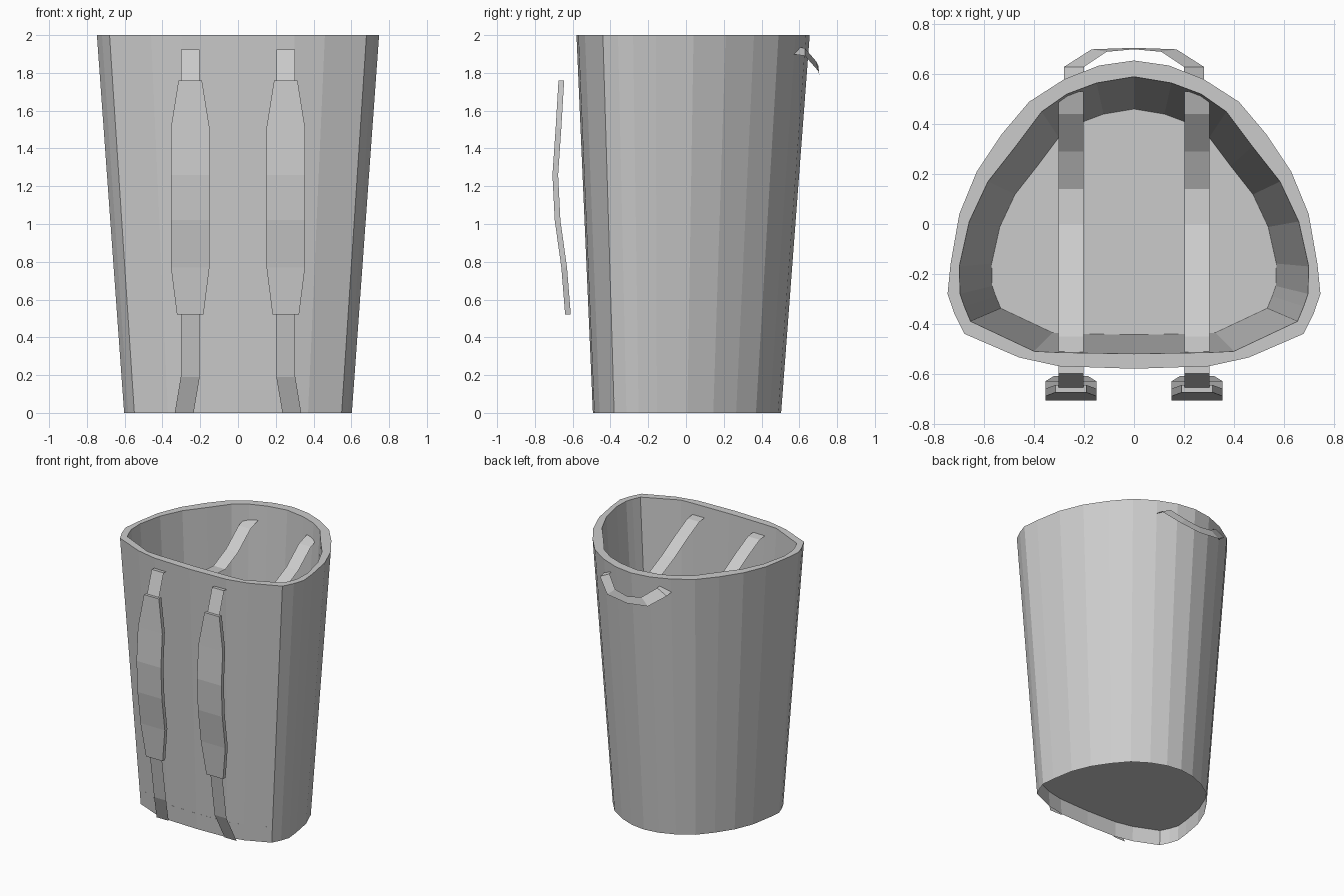
import bpy
import bmesh

cube = bpy.data.objects.get("Cube")
if cube:
    bpy.data.objects.remove(cube, do_unlink=True)

GREY = (0.6, 0.6, 0.6, 1)
grey = bpy.data.materials.new("plain grey")
grey.use_nodes = True
grey.diffuse_color = GREY
grey.node_tree.nodes["Principled BSDF"].inputs["Base Color"].default_value = GREY


def skin(name, rows, closed=False, caps=False):
    """Join neighbouring rows of points with quads."""
    bm = bmesh.new()
    rings = [[bm.verts.new(p) for p in row] for row in rows]
    for a, b in zip(rings, rings[1:]):
        n = len(a)
        for i in range(n if closed else n - 1):
            j = (i + 1) % n
            bm.faces.new((a[i], a[j], b[j], b[i]))
    if caps:
        bm.faces.new(rings[0][::-1])
        bm.faces.new(rings[-1])
    bmesh.ops.recalc_face_normals(bm, faces=bm.faces)
    mesh = bpy.data.meshes.new(name)
    bm.to_mesh(mesh)
    bm.free()
    mesh.materials.append(grey)
    obj = bpy.data.objects.new(name, mesh)
    bpy.context.collection.objects.link(obj)
    return obj


def ribbon(name, path):
    """Flat band from (centre x, half width, y, z) stations."""
    return skin(name, [[(x - w, y, z), (x + w, y, z)] for x, w, y, z in path])


def ring(half, z, scale=1.0, shift=0.0):
    """Full outline from its +x half, running from back to front."""
    full = half + [(-x, y) for x, y in half[-2:0:-1]]
    return [(x * scale, y * scale + shift, z) for x, y in full]


# Basket: outer wall, rim, inner wall, raised floor and hollow foot
OUTER = [(0, .655), (.14, .635), (.28, .58), (.42, .49), (.53, .36), (.63, .21),
         (.70, .04), (.735, -.16), (.747, -.28), (.72, -.36), (.68, -.44),
         (.46, -.535), (.30, -.57), (0, -.58)]
INNER = [(0, .59), (.15, .565), (.27, .52), (.37, .45), (.475, .31), (.585, .17),
         (.66, .01), (.70, -.17), (.697, -.28), (.68, -.33), (.655, -.39),
         (.40, -.51), (.30, -.515), (0, -.52)]
skin("basket", [
    ring(OUTER, .12, .817, -.025),
    ring(OUTER, 0, .807, -.025),
    ring(OUTER, 2),
    ring(INNER, 2),
    ring(INNER, .14, .815, -.02),
], closed=True, caps=True)

# Shoulder straps: (z, back y, half width) along each pad
PAD = [(1.76, -.645, .062), (1.51, -.66, .102), (1.26, -.677, .102),
       (1.02, -.665, .102), (.77, -.63, .102), (.52, -.61, .07)]
for side, label in ((1, "left"), (-1, "right")):
    c = side * .253
    skin(label + "_shoulder_pad", [
        [(c - w, y, z), (c + w, y, z), (c + w, y - .03, z), (c - w, y - .03, z)]
        for z, y, w in PAD], closed=True, caps=True)
    # Band hanging across the inside and out through the front wall
    ribbon(label + "_upper_band", [
        (c, .05, y, z) for y, z in (
            (.53, 1.89), (.44, 1.86), (.29, 1.74), (.14, 1.67), (0, 1.68),
            (-.15, 1.75), (-.31, 1.84), (-.45, 1.91), (-.60, 1.925), (-.655, 1.76))])
    ribbon(label + "_lower_band", [
        (c, .05, -.62, .52), (c, .05, -.57, .19), (side * .285, .05, -.495, 0)])

# Carrying loop at the back: a twisted band, lower edge then upper edge
LOW = [(.28, .56, 1.90), (.28, .63, 1.89), (.17, .70, 1.81), (0, .706, 1.79)]
HIGH = [(.20, .59, 1.94), (.20, .63, 1.93), (.11, .69, 1.86), (0, .70, 1.84)]
loop = list(zip(LOW, HIGH))
loop += [[(-x, y, z) for x, y, z in pair] for pair in loop[-2::-1]]
skin("back_loop", loop)
